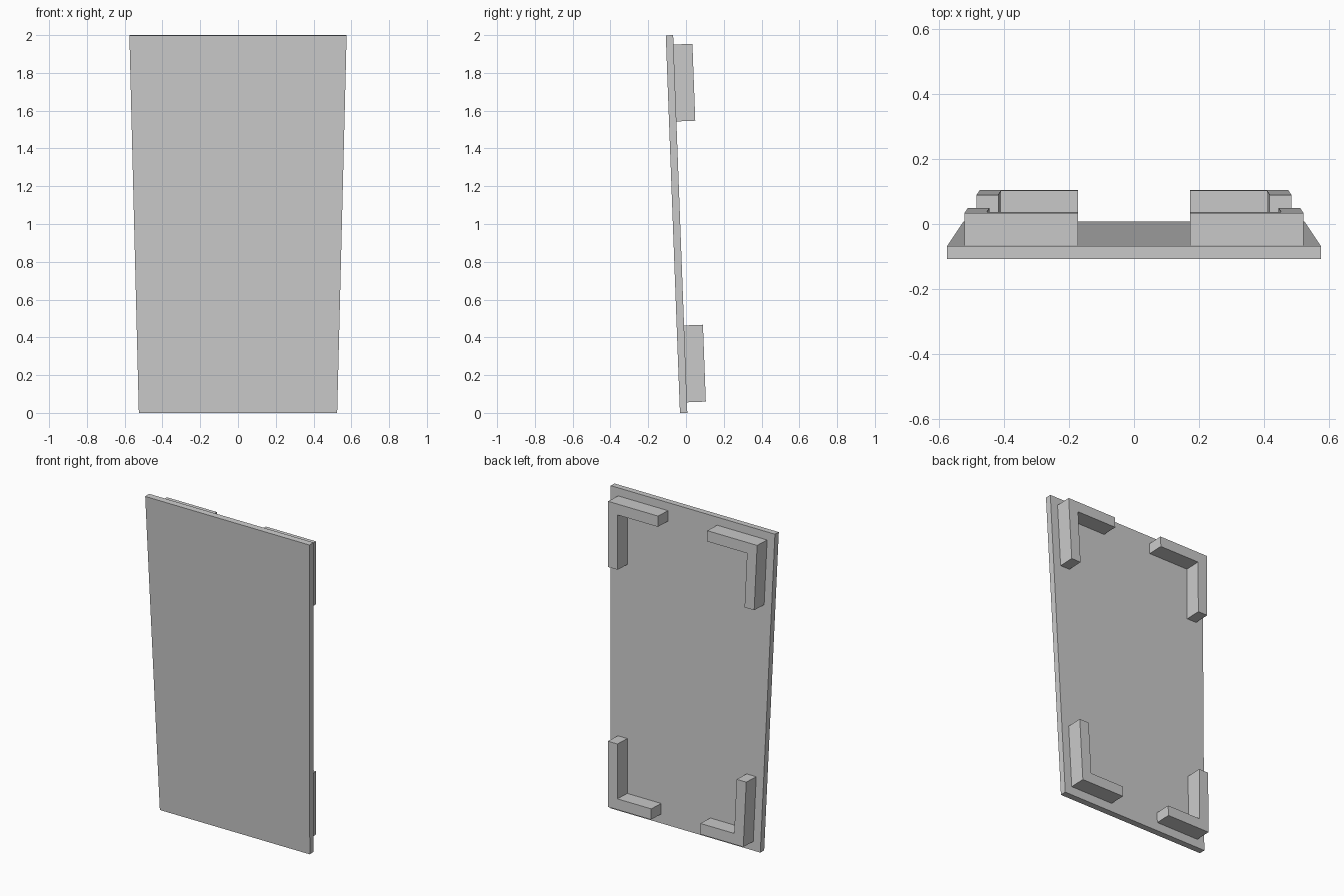
import bpy
import bmesh

cube = bpy.data.objects.get("Cube")
if cube:
    bpy.data.objects.remove(cube, do_unlink=True)

GREY = (0.6, 0.6, 0.6, 1.0)
grey = bpy.data.materials.new("plain grey")
grey.use_nodes = True
grey.diffuse_color = GREY
grey.node_tree.nodes["Principled BSDF"].inputs["Base Color"].default_value = GREY

LEAN = 0.0375      # forward lean of the panel per unit of height
FLARE = 0.025      # widening of each side per unit of height


def back_y(z):
    return 0.007 - LEAN * z


def edge_x(z):
    return 0.525 + FLARE * z


def slab(name, outline, near, far):
    """Extrude an (x, z) outline square to the leaning panel, between two depths."""
    bm = bmesh.new()
    rings = [[bm.verts.new((x, back_y(z) + d, z + LEAN * d)) for x, z in outline]
             for d in (near, far)]
    bm.faces.new(rings[0])
    bm.faces.new(rings[1][::-1])
    n = len(outline)
    for i in range(n):
        j = (i + 1) % n
        bm.faces.new((rings[0][i], rings[1][i], rings[1][j], rings[0][j]))
    bmesh.ops.recalc_face_normals(bm, faces=bm.faces)
    mesh = bpy.data.meshes.new(name)
    bm.to_mesh(mesh)
    bm.free()
    mesh.materials.append(grey)
    obj = bpy.data.objects.new(name, mesh)
    bpy.context.collection.objects.link(obj)
    return obj


# Leaning panel, wider at the top
slab("panel", [(-edge_x(0), 0), (edge_x(0), 0), (edge_x(2), 2), (-edge_x(2), 2)],
     -0.039, 0)


# L-shaped corner brackets on the back
def bracket(name, side, corner_z, end_z):
    inset, width, tip = 0.052, 0.067, 0.172
    arm_z = corner_z + (width if end_z > corner_z else -width)

    def outer(z):
        return edge_x(z) - inset

    outline = [(tip, corner_z), (outer(corner_z), corner_z), (outer(end_z), end_z),
               (outer(end_z) - width, end_z), (outer(arm_z) - width, arm_z), (tip, arm_z)]
    slab(name, [(side * x, z) for x, z in outline], 0, 0.1)


for side, label in ((1, "left"), (-1, "right")):
    bracket("upper_bracket_" + label, side, 1.95, 1.543)
    bracket("lower_bracket_" + label, side, 0.056, 0.463)
